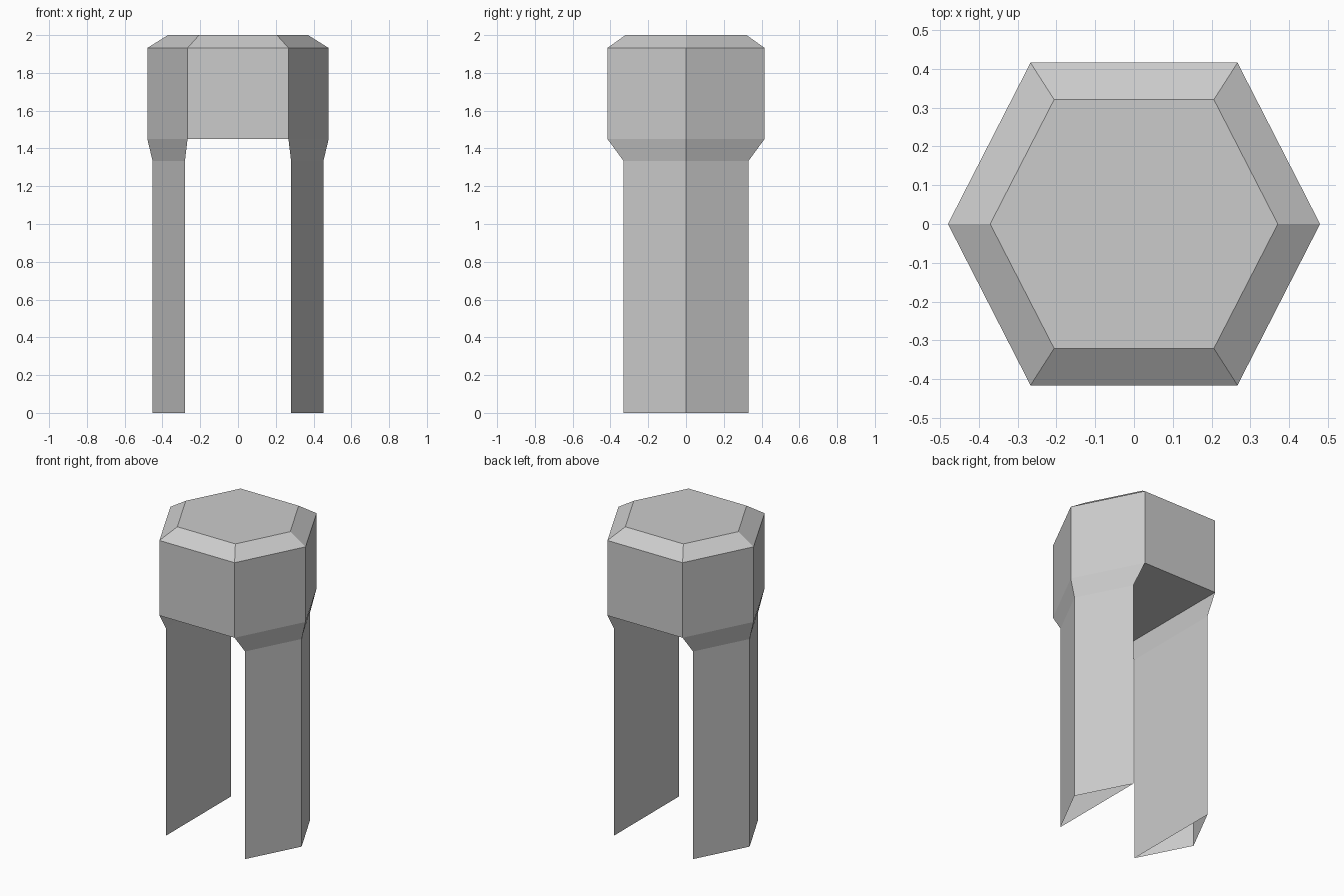
import bpy

if "Cube" in bpy.data.objects:
    bpy.data.objects.remove(bpy.data.objects["Cube"])


def hexagon(tip, side, depth, z):
    """Counter-clockwise six-sided ring starting at +x."""
    return [(tip, 0, z), (side, depth, z), (-side, depth, z),
            (-tip, 0, z), (-side, -depth, z), (side, -depth, z)]


def triangle(tip, side, depth, z, sign):
    """Counter-clockwise leg ring; sign picks the +x or -x leg."""
    return [(sign * tip, 0, z), (sign * side, sign * depth, z),
            (sign * side, -sign * depth, z)]


def loft(name, rings, caps=()):
    """Skin rings listed bottom to top, plus optional cap faces."""
    n = len(rings[0])
    verts = [v for ring in rings for v in ring]
    faces = [(r * n + i, r * n + (i + 1) % n,
              (r + 1) * n + (i + 1) % n, (r + 1) * n + i)
             for r in range(len(rings) - 1) for i in range(n)]
    mesh = bpy.data.meshes.new(name)
    mesh.from_pydata(verts, [], faces + list(caps))
    mesh.update()
    obj = bpy.data.objects.new(name, mesh)
    bpy.context.collection.objects.link(obj)
    return obj


# Hexagonal head with chamfered top; underside is closed only between the legs
loft("hex_head",
     [hexagon(0.48, 0.267, 0.416, 1.45),
      hexagon(0.48, 0.267, 0.416, 1.932),
      hexagon(0.371, 0.206, 0.321, 2.0)],
     caps=[tuple(range(12, 18)), (1, 5, 4, 2)])

# Hollow triangular legs, open at the bottom, flaring out to meet the head
for name, sign in (("right_leg", 1), ("left_leg", -1)):
    loft(name,
         [triangle(0.452, 0.281, 0.33, 0, sign),
          triangle(0.452, 0.281, 0.33, 1.333, sign),
          triangle(0.48, 0.267, 0.416, 1.45, sign)])
